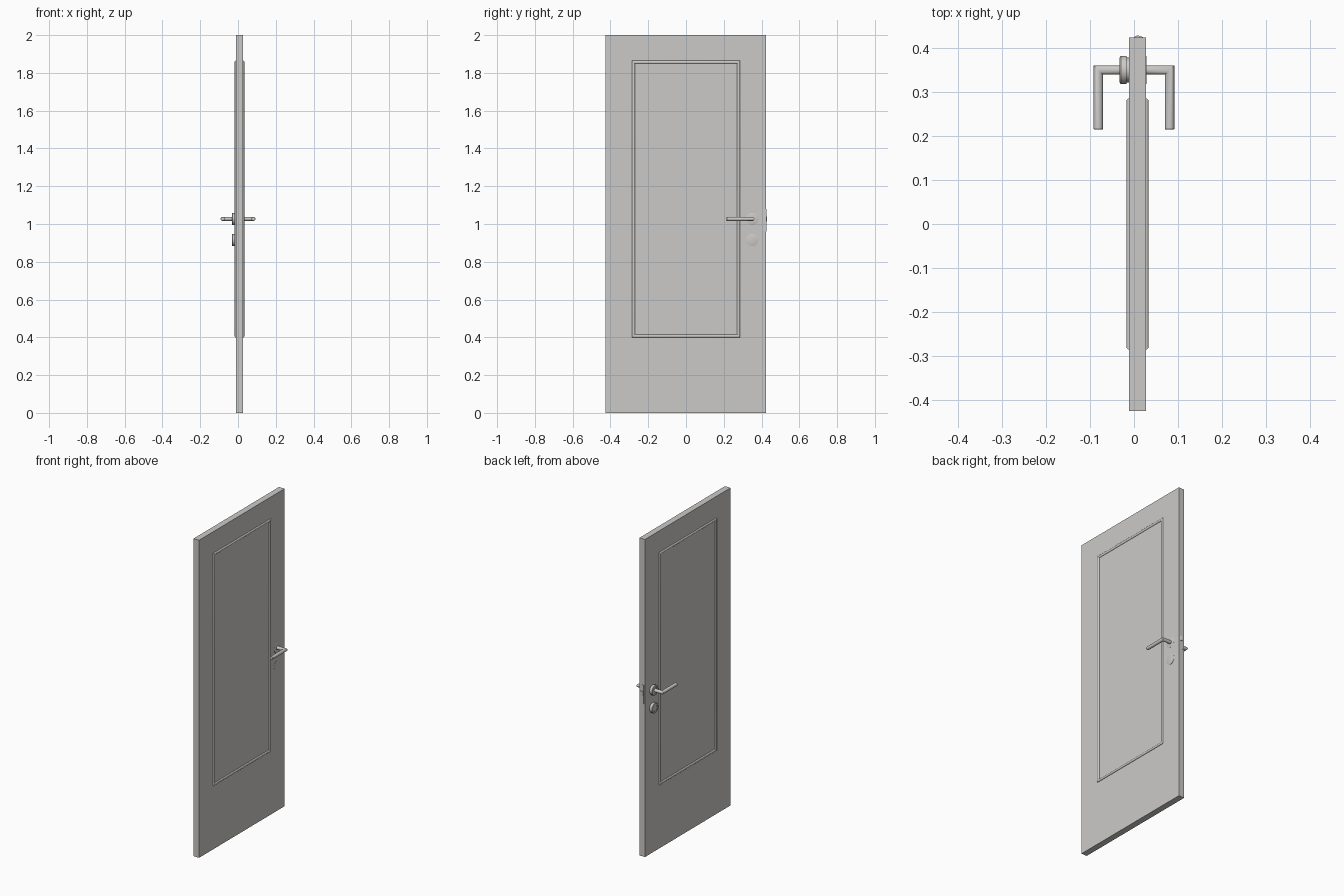
import bpy, bmesh, math
from mathutils import Vector

if "Cube" in bpy.data.objects:
    bpy.data.objects.remove(bpy.data.objects["Cube"])

mat = bpy.data.materials.new("light grey")
mat.diffuse_color = (0.6, 0.59, 0.575, 1)
mat.use_nodes = True
mat.node_tree.nodes["Principled BSDF"].inputs["Base Color"].default_value = mat.diffuse_color

FRONT, BACK = 0.0275, -0.0115      # x of the two door faces
HY, HZ, LOCK_Z = 0.351, 1.027, 0.915


def finish(bm, name, smooth=False):
    bmesh.ops.recalc_face_normals(bm, faces=bm.faces[:])
    me = bpy.data.meshes.new(name)
    bm.to_mesh(me)
    bm.free()
    ob = bpy.data.objects.new(name, me)
    bpy.context.collection.objects.link(ob)
    me.materials.append(mat)
    if smooth:
        bpy.ops.object.select_all(action='DESELECT')
        ob.select_set(True)
        bpy.context.view_layer.objects.active = ob
        bpy.ops.object.shade_smooth_by_angle(angle=math.radians(35))
    return ob


def box(name, x0, x1, y0, y1, z0, z1):
    bm = bmesh.new()
    bmesh.ops.create_cube(bm, size=1)
    for v in bm.verts:
        v.co = Vector(((x0 + x1) / 2 + v.co.x * (x1 - x0),
                       (y0 + y1) / 2 + v.co.y * (y1 - y0),
                       (z0 + z1) / 2 + v.co.z * (z1 - z0)))
    return finish(bm, name)


def skin(name, rings, closed=False, smooth=True):
    """Join equal rings of points; cap the ends unless the loop is closed."""
    bm = bmesh.new()
    rs = [[bm.verts.new(p) for p in r] for r in rings]
    n = len(rs[0])
    for i in range(len(rs) if closed else len(rs) - 1):
        a, b = rs[i], rs[(i + 1) % len(rs)]
        for j in range(n):
            k = (j + 1) % n
            bm.faces.new((a[j], a[k], b[k], b[j]))
    if not closed:
        bm.faces.new(rs[0])
        bm.faces.new(rs[-1])
    return finish(bm, name, smooth)


def disc(name, profile, y, z, n=40):
    """Turned part about the x axis; profile is (x, radius)."""
    ang = [2 * math.pi * i / n for i in range(n)]
    return skin(name, [[(x, y + r * math.cos(a), z + r * math.sin(a)) for a in ang]
                       for x, r in profile])


def moulding(name, face, s):
    """Mitred half-round picture frame on one door face."""
    w, h = 0.016, 0.006
    prof = [(w / 2 * (1 - math.cos(math.pi * i / 8)), h * math.sin(math.pi * i / 8))
            for i in range(9)]
    prof = [(0, -0.002)] + prof + [(w, -0.002)]
    cy, cz, hy, hz = 0.0, 1.132, 0.286, 0.733
    rings = [[(face + s * d, cy + sy * (hy - o), cz + sz * (hz - o)) for o, d in prof]
             for sy, sz in ((-1, -1), (1, -1), (1, 1), (-1, 1))]
    return skin(name, rings, closed=True)


def lever(name, start, s):
    """Round bar with a mitred right-angle bend."""
    r, n, bar = 0.0107, 24, s * 0.0813
    ang = [2 * math.pi * i / n for i in range(n)]
    c = [(r * math.cos(a), r * math.sin(a)) for a in ang]
    return skin(name, [
        [(start, HY + u, HZ + v) for u, v in c],
        [(bar + s * u, HY + u, HZ + v) for u, v in c],
        [(bar + s * u, 0.2165, HZ + v) for u, v in c],
        [(bar + s * u * 0.9, 0.215, HZ + v * 0.9) for u, v in c]])


# door leaf
box("door_leaf", BACK, FRONT, -0.4265, 0.4245, 0, 2)

# panel frames on both faces
moulding("panel_moulding_front", FRONT, 1)
moulding("panel_moulding_back", BACK, -1)

# levers
lever("lever_front", 0.02, 1)
lever("lever_back", -0.005, -1)

# roses: thick on one side, nearly flush on the other
for tag, z in (("handle", HZ), ("lock", LOCK_Z)):
    disc(tag + "_rose_back", [(-0.005, 0.028), (-0.017, 0.028), (-0.017, 0.032),
                              (-0.030, 0.032), (-0.0325, 0.029), (-0.0325, 0.019),
                              (-0.031, 0.018)], HY, z)
    disc(tag + "_rose_front", [(0.02, 0.032), (0.0283, 0.032), (0.029, 0.030)], HY, z)

# key slots
box("key_slot_back", -0.0325, -0.030, HY - 0.003, HY + 0.003, LOCK_Z - 0.014, LOCK_Z + 0.014)
box("key_slot_front", 0.028, 0.0294, HY - 0.003, HY + 0.003, LOCK_Z - 0.014, LOCK_Z + 0.014)

# latch plate and bevelled latch bolt on the door edge
box("latch_plate", -0.003, 0.0235, 0.42, 0.4252, 0.96, 1.08)
outline = [(0.0, 0.418), (0.021, 0.418), (0.021, 0.426), (0.010, 0.4295), (0.006, 0.4295), (0.0, 0.426)]
skin("latch_bolt", [[(x, y, z) for x, y in outline] for z in (1.012, 1.040)], smooth=False)
